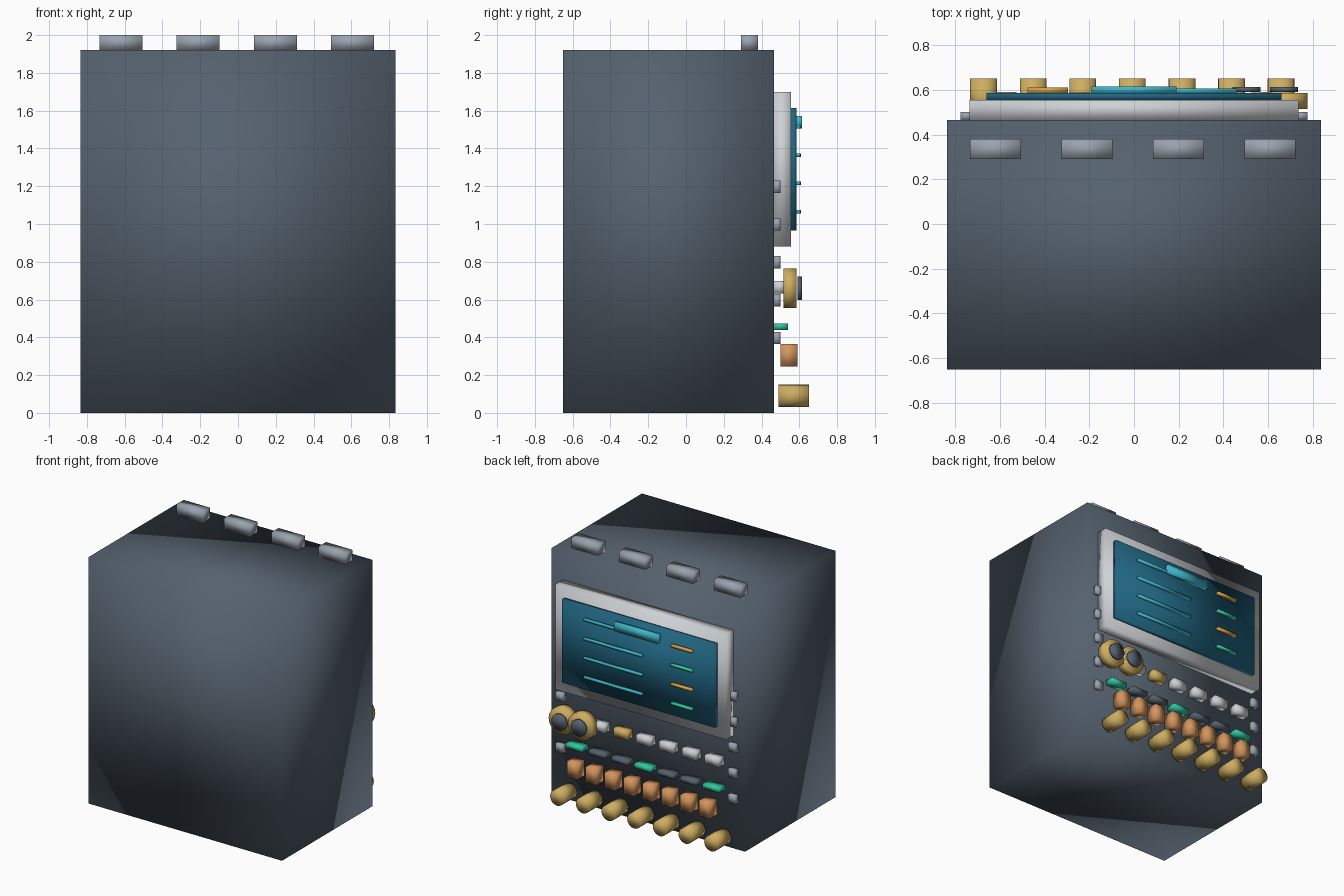
import bpy
import math

if "Cube" in bpy.data.objects:
    bpy.data.objects.remove(bpy.data.objects["Cube"], do_unlink=True)


def material(name, rgb):
    mat = bpy.data.materials.new(name)
    mat.use_nodes = True
    colour = (*rgb, 1.0)
    mat.diffuse_color = colour
    mat.node_tree.nodes["Principled BSDF"].inputs["Base Color"].default_value = colour
    return mat


slate = material("slate", (0.09, 0.12, 0.155))
steel = material("steel", (0.32, 0.37, 0.43))
pale = material("pale grey", (0.62, 0.64, 0.67))
glass = material("deep blue glass", (0.015, 0.13, 0.22))
cyan = material("cyan", (0.05, 0.47, 0.60))
brass = material("brass", (0.62, 0.42, 0.12))
copper = material("copper", (0.66, 0.30, 0.11))
green = material("green", (0.03, 0.56, 0.33))
amber = material("amber", (0.70, 0.35, 0.06))

BACK = 0.465  # rear wall carrying the controls


def finish(name, mat):
    obj = bpy.context.object
    obj.name = name
    obj.data.materials.append(mat)
    bpy.ops.object.shade_smooth()
    return obj


def box(name, x, z, width, height, y0, y1, mat):
    """Softly shaded block centred on x, z and reaching from y0 to y1."""
    bpy.ops.mesh.primitive_cube_add(size=1, location=(x, (y0 + y1) / 2, z))
    bpy.context.object.scale = (width, y1 - y0, height)
    bpy.ops.object.transform_apply(location=False, rotation=False, scale=True)
    return finish(name, mat)


def disc(name, x, z, radius, y0, y1, mat):
    """Cylinder with its axis along y."""
    bpy.ops.mesh.primitive_cylinder_add(
        vertices=20, radius=radius, depth=y1 - y0,
        location=(x, (y0 + y1) / 2, z), rotation=(math.pi / 2, 0, 0))
    return finish(name, mat)


def row(count, first, step):
    return [(i, first - i * step) for i in range(count)]


# Cabinet and roof vents
box("cabinet", 0, 0.96, 1.67, 1.92, -0.65, BACK, slate)
for i, x in row(4, 0.607, 0.409):
    box(f"roof_vent_{i}", x, 1.96, 0.228, 0.08, 0.29, 0.38, steel)

# Display with its frame, title bar and readout lines
box("screen_frame", 0, 1.29, 1.47, 0.82, BACK, 0.555, pale)
box("screen", 0, 1.29, 1.32, 0.65, 0.555, 0.585, glass)
box("title_bar", 0, 1.538, 0.38, 0.065, 0.585, 0.615, cyan)
for i, z in row(4, 1.515, 0.15):
    box(f"text_line_{i}", 0.21, z, 0.50, 0.018, 0.585, 0.605, cyan)
    box(f"status_line_{i}", -0.385, z, 0.18, 0.018, 0.585, 0.61,
        green if i % 2 else amber)

# Twin dials with dark centres
for i, x in row(2, 0.67, 0.167):
    disc(f"dial_{i}", x, 0.66, 0.105, 0.515, 0.585, brass)
    disc(f"dial_centre_{i}", x, 0.66, 0.063, 0.59, 0.613, slate)

# Upper keys and flat indicator keys
for i, x in row(7, 0.59, 0.197):
    box(f"upper_key_{i}", x, 0.665, 0.12, 0.065, BACK, 0.53,
        brass if i == 2 else pale)
    box(f"indicator_key_{i}", x, 0.457, 0.14, 0.035, BACK, 0.54,
        slate if i % 3 else green)

# Copper switches and brass knobs
for i, x in row(8, 0.57, 0.163):
    box(f"switch_{i}", x, 0.305, 0.09, 0.12, 0.50, 0.59, copper)
for i, x in row(7, 0.657, 0.2215):
    disc(f"knob_{i}", x, 0.09, 0.06, 0.49, 0.65, brass)

# Fasteners down both edges
for side, label in ((1, "left"), (-1, "right")):
    for i, z in row(5, 1.197, 0.2):
        box(f"{label}_fastener_{i}", side * 0.744, z, 0.062, 0.065,
            BACK, 0.50, steel)
